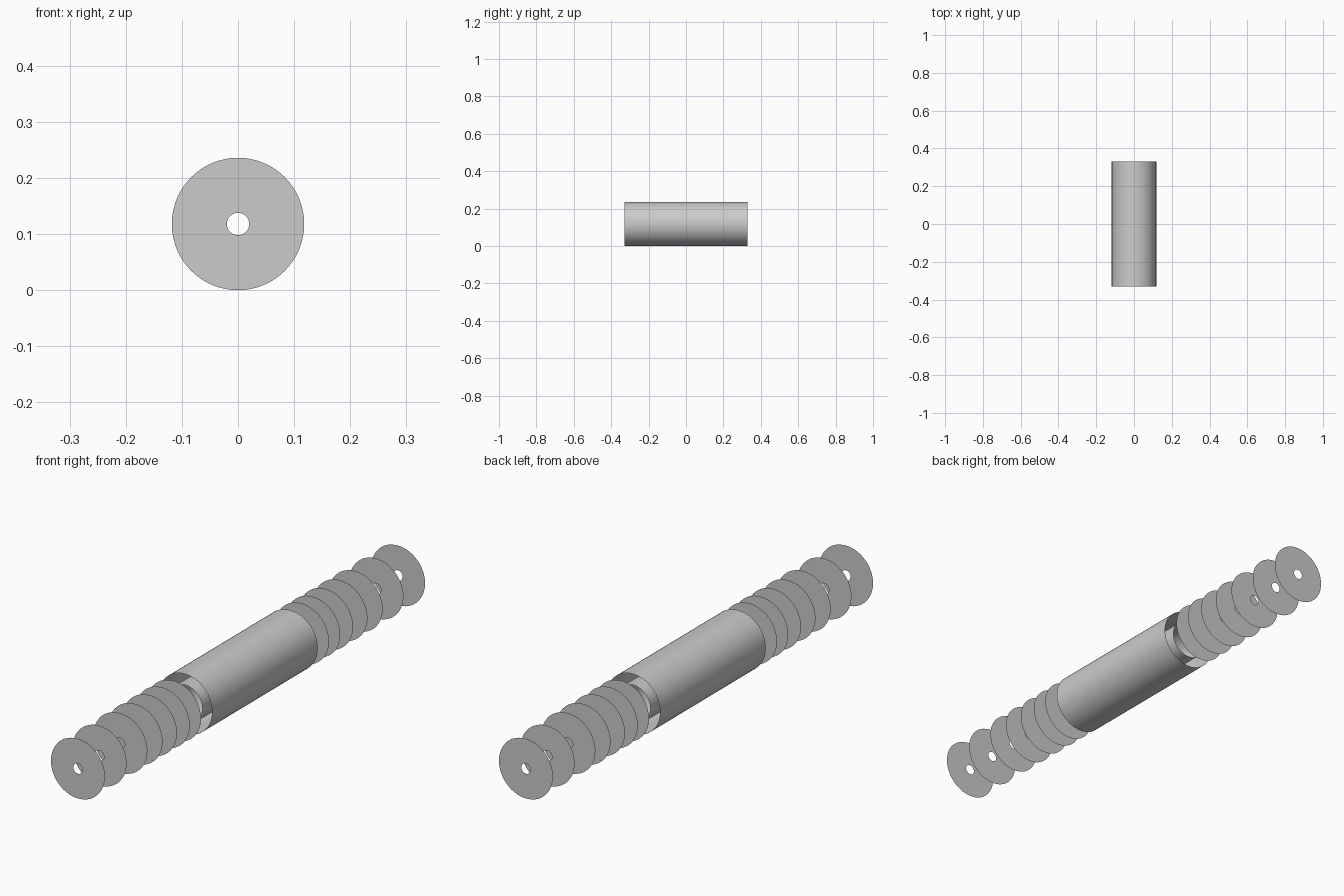
import bpy, bmesh
from math import pi, sin, cos

if "Cube" in bpy.data.objects:
    bpy.data.objects.remove(bpy.data.objects["Cube"])

R, HOLE, N = 0.118, 0.02, 64


def lathe(name, profile, closed=False):
    """Spin (radius, y) points around the long axis."""
    bm = bmesh.new()
    rings = [[bm.verts.new((r * cos(2 * pi * i / N), y, R + r * sin(2 * pi * i / N)))
              for i in range(N)] for r, y in profile]
    pairs = list(zip(rings, rings[1:]))
    if closed:
        pairs.append((rings[-1], rings[0]))
    for a, b in pairs:
        for i in range(N):
            j = (i + 1) % N
            bm.faces.new((a[i], a[j], b[j], b[i]))
    bmesh.ops.recalc_face_normals(bm, faces=bm.faces)
    me = bpy.data.meshes.new(name)
    bm.to_mesh(me)
    bm.free()
    ob = bpy.data.objects.new(name, me)
    bpy.context.collection.objects.link(ob)
    bpy.context.view_layer.objects.active = ob
    ob.select_set(True)
    bpy.ops.object.shade_smooth_by_angle()
    ob.select_set(False)
    return ob


# outer sleeve
lathe("outer_sleeve", [(R, -0.33), (R, 0.33)])
# inner bore tube
lathe("inner_tube", [(0.075, -0.33), (0.075, 0.33)])

# thin washers fanning out on both ends
for side, sign in (("front", -1), ("back", 1)):
    for k, y in enumerate((0.40, 0.47, 0.55, 0.64, 0.735, 0.865, 1.0)):
        lathe(f"{side}_washer_{k + 1}", [(HOLE, sign * y), (R, sign * y)])
